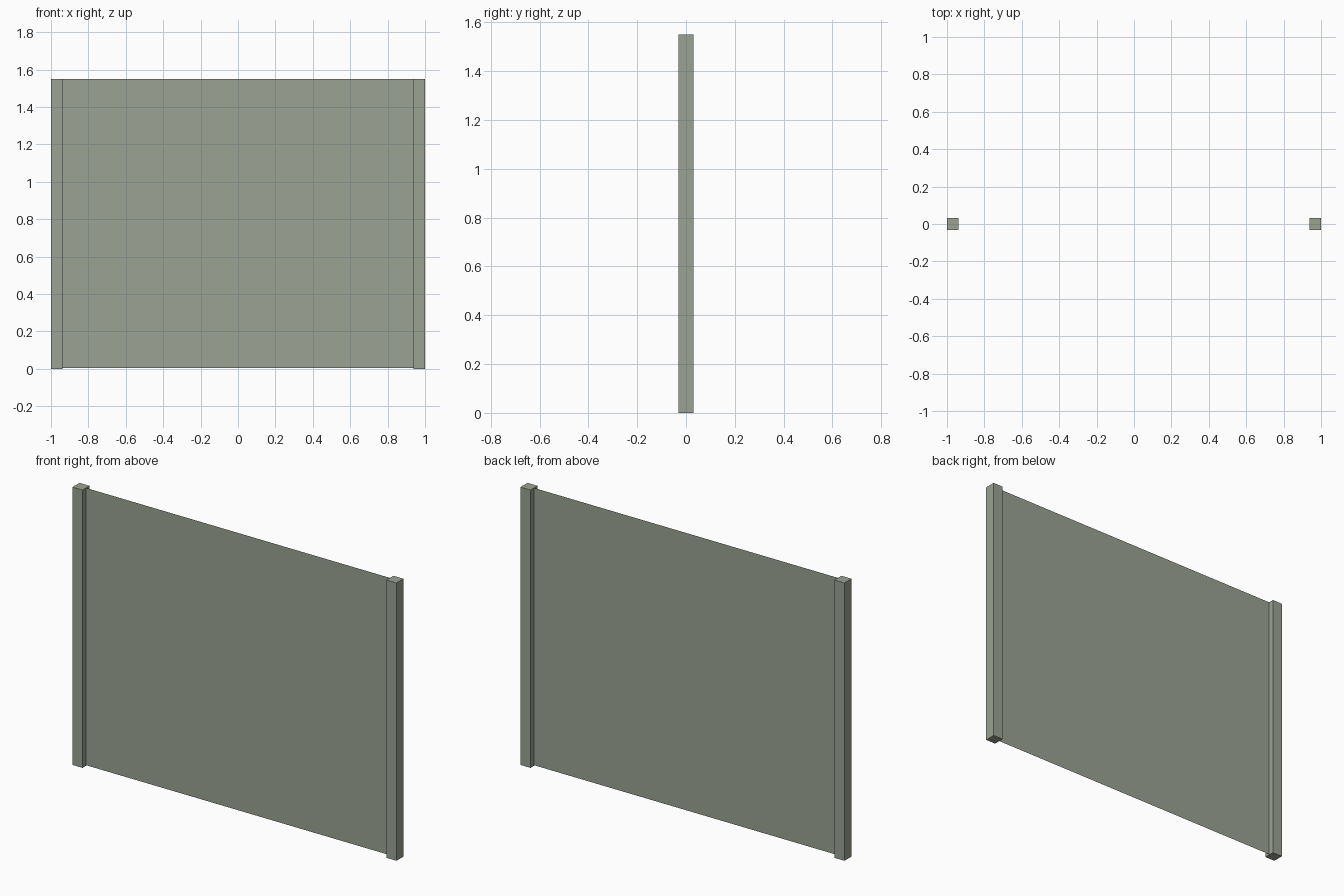
import bpy
import bmesh

if "Cube" in bpy.data.objects:
    bpy.data.objects.remove(bpy.data.objects["Cube"])

W, H, T = 2.0, 1.55, 0.062   # overall width, height, post thickness

mat = bpy.data.materials.new("grey green")
mat.diffuse_color = (0.328, 0.366, 0.292, 1.0)
mat.use_nodes = True
mat.node_tree.nodes["Principled BSDF"].inputs["Base Color"].default_value = mat.diffuse_color


def add_object(name, bm):
    mesh = bpy.data.meshes.new(name)
    bm.to_mesh(mesh)
    bm.free()
    mesh.materials.append(mat)
    obj = bpy.data.objects.new(name, mesh)
    bpy.context.collection.objects.link(obj)
    return obj


# Square end posts
for name, side in (("left_post", -1), ("right_post", 1)):
    bm = bmesh.new()
    bmesh.ops.create_cube(bm, size=1.0)
    bmesh.ops.scale(bm, vec=(T, T, H), verts=bm.verts)
    bmesh.ops.translate(bm, vec=(side * (W - T) / 2, 0, H / 2), verts=bm.verts)
    add_object(name, bm)

# Thin sheet stretched between the posts
x, z0 = W / 2 - T, 0.003
bm = bmesh.new()
bm.faces.new([bm.verts.new(p) for p in
              ((-x, 0, z0), (x, 0, z0), (x, 0, H), (-x, 0, H))])
add_object("fence_panel", bm)
